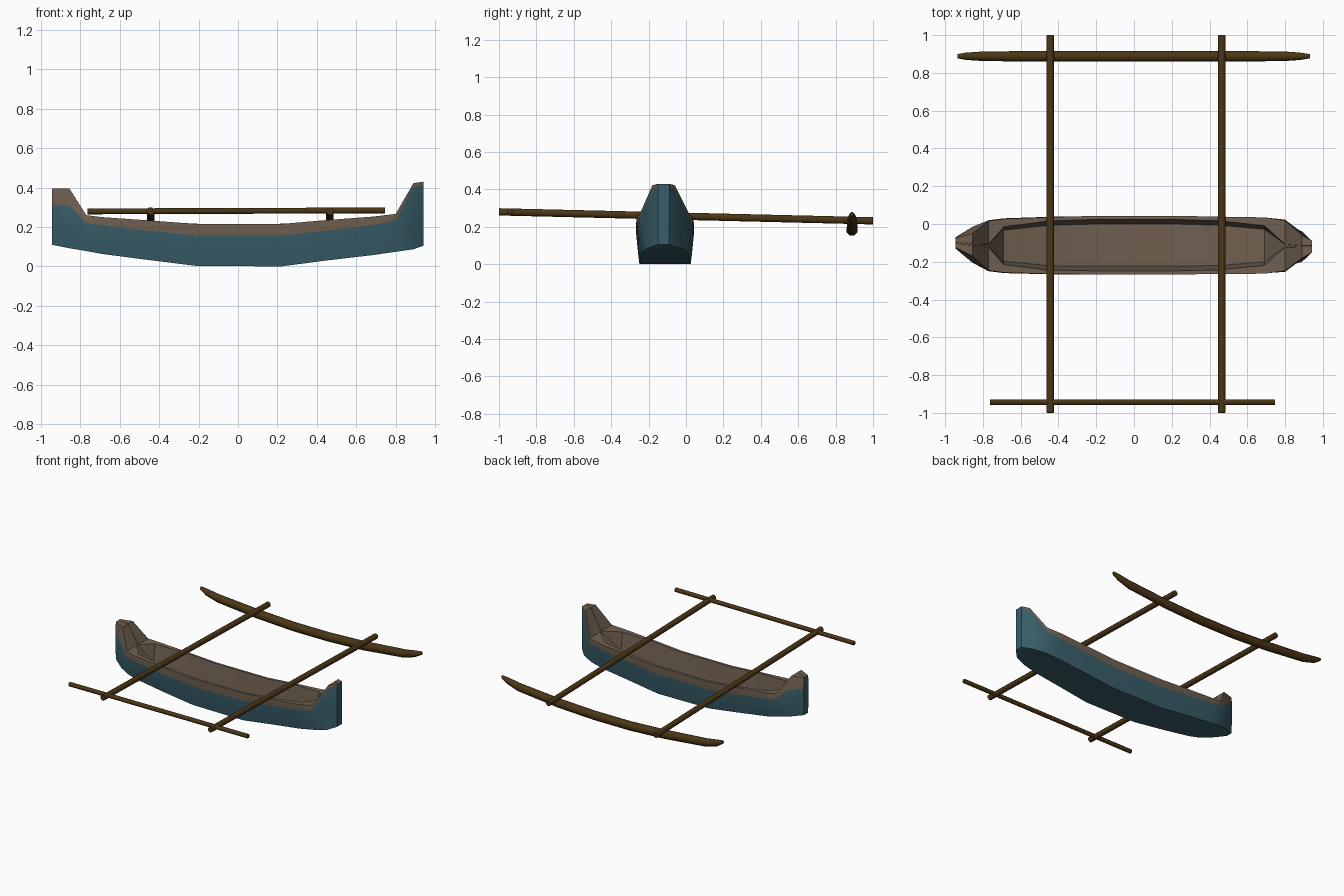
import bpy, bmesh, math
from mathutils import Vector


def material(name, rgb):
    m = bpy.data.materials.new(name)
    m.diffuse_color = (*rgb, 1)
    return m


BLUE = material("blue_paint", (0.04, 0.11, 0.14))
TAN = material("tan_wood", (0.16, 0.115, 0.08))
DARK = material("dark_wood", (0.07, 0.037, 0.008))


def loft(name, rings, mats, band_mats=None, angle=30):
    """Skin closed rings and cap both ends."""
    bm = bmesh.new()
    vr = [[bm.verts.new(p) for p in r] for r in rings]
    n = len(vr[0])
    for a, b in zip(vr, vr[1:]):
        for i in range(n):
            j = (i + 1) % n
            f = bm.faces.new((a[i], a[j], b[j], b[i]))
            if band_mats:
                f.material_index = band_mats[i]
    bm.faces.new(vr[0])
    bm.faces.new(vr[-1])
    bmesh.ops.recalc_face_normals(bm, faces=bm.faces)
    me = bpy.data.meshes.new(name)
    bm.to_mesh(me)
    bm.free()
    ob = bpy.data.objects.new(name, me)
    bpy.context.collection.objects.link(ob)
    for m in mats:
        me.materials.append(m)
    bpy.context.view_layer.objects.active = ob
    ob.select_set(True)
    bpy.ops.object.shade_smooth_by_angle(angle=math.radians(angle))
    ob.select_set(False)
    return ob


def pole(name, a, b, r, sides=8):
    """Straight round pole between two points."""
    a, b = Vector(a), Vector(b)
    q = (b - a).to_track_quat('Z', 'Y')
    ring = [q @ Vector((r * math.cos(t), r * math.sin(t), 0))
            for t in [(i + 0.5) * math.tau / sides for i in range(sides)]]
    return loft(name, [[p + v for v in ring] for p in (a, b)], [DARK], angle=50)


# Hull stations: x, centre y, half widths (rim, stripe, bottom),
# heights (bottom, stripe, rim), inner half width, floor height
STATIONS = [
    (-0.945, -0.100, 0.025, 0.030, 0.025, 0.110, 0.310, 0.395, 0.005, 0.394),
    (-0.855, -0.110, 0.060, 0.095, 0.080, 0.092, 0.305, 0.395, 0.005, 0.394),
    (-0.770, -0.115, 0.130, 0.135, 0.112, 0.078, 0.220, 0.260, 0.008, 0.255),
    (-0.690, -0.115, 0.142, 0.145, 0.120, 0.063, 0.208, 0.250, 0.100, 0.120),
    (-0.450, -0.114, 0.150, 0.152, 0.130, 0.032, 0.180, 0.233, 0.130, 0.060),
    (-0.210, -0.112, 0.155, 0.154, 0.135, 0.002, 0.156, 0.215, 0.136, 0.030),
    (0.220, -0.112, 0.155, 0.154, 0.137, 0.000, 0.156, 0.215, 0.136, 0.030),
    (0.450, -0.113, 0.152, 0.152, 0.132, 0.030, 0.182, 0.235, 0.130, 0.058),
    (0.690, -0.114, 0.149, 0.147, 0.125, 0.058, 0.210, 0.253, 0.105, 0.115),
    (0.800, -0.115, 0.133, 0.138, 0.112, 0.074, 0.232, 0.266, 0.008, 0.260),
    (0.890, -0.120, 0.060, 0.065, 0.080, 0.087, 0.400, 0.422, 0.005, 0.420),
    (0.942, -0.120, 0.030, 0.031, 0.030, 0.105, 0.415, 0.430, 0.005, 0.429),
]
rings = []
for x, c, wr, ws, wb, zb, zs, zr, wi, zf in STATIONS:
    half = [(wi * 0.82, zf), (wi, zr), (wr, zr), (ws, zs),
            (wb + (ws - wb) * 0.35, zb + (zs - zb) * 0.3), (wb, zb)]
    ring = [(x, c + w, z) for w, z in half]
    ring += [(x, c - w, z) for w, z in reversed(half)]
    rings.append(ring)
loft("hull", rings, [BLUE, TAN], [1, 1, 1, 0, 0, 0, 0, 0, 1, 1, 1, 1], 35)

# Outrigger float, curved up and tapered at the ends: x, centre z, half width, half height
FLOAT = [
    (-0.935, 0.268, 0.012, 0.012), (-0.89, 0.250, 0.021, 0.024),
    (-0.79, 0.228, 0.028, 0.030), (-0.45, 0.198, 0.030, 0.033),
    (-0.15, 0.183, 0.031, 0.033), (0.15, 0.183, 0.031, 0.033),
    (0.45, 0.196, 0.030, 0.033), (0.79, 0.228, 0.028, 0.030),
    (0.88, 0.250, 0.021, 0.024), (0.932, 0.268, 0.012, 0.012),
]
loft("outrigger_float",
     [[(x, 0.888 + w * math.cos(t), z + h * math.sin(t))
       for t in [(i + 0.5) * math.tau / 8 for i in range(8)]]
      for x, z, w, h in FLOAT], [DARK], angle=50)

# Cross booms and the light side rail
for side, x in (("left", -0.443), ("right", 0.465)):
    pole(side + "_boom", (x, -0.999, 0.28), (x, 0.999, 0.232), 0.021)
pole("side_rail", (-0.763, -0.943, 0.279), (0.747, -0.943, 0.284), 0.016)
